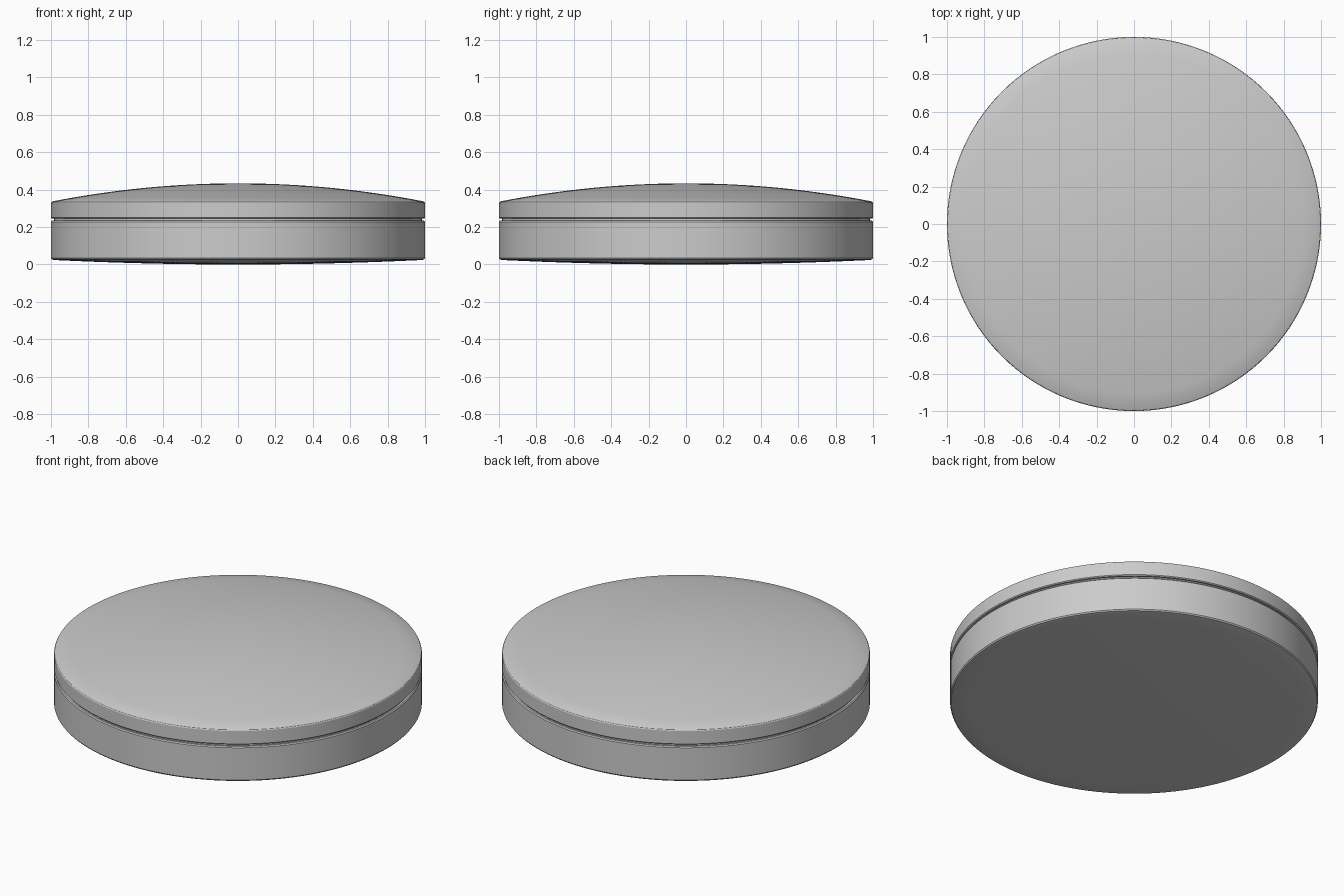
import bpy, bmesh, math

cube = bpy.data.objects.get("Cube")
if cube:
    bpy.data.objects.remove(cube, do_unlink=True)

SEGMENTS = 128

grey = bpy.data.materials.new("light grey")
grey.use_nodes = True
colour = (0.6, 0.6, 0.6, 1.0)
grey.diffuse_color = colour
grey.node_tree.nodes["Principled BSDF"].inputs["Base Color"].default_value = colour


def crown(radius, z_centre, z_rim, steps=12):
    """Shallow curved cap, listed from the centre to the rim."""
    return [(radius * i / steps, z_centre + (z_rim - z_centre) * (i / steps) ** 2)
            for i in range(steps + 1)]


def revolve(name, profile):
    """Spin an (r, z) profile, given from bottom centre to top centre, about z."""
    bm = bmesh.new()
    verts = [bm.verts.new((r, 0, z)) for r, z in profile]
    edges = [bm.edges.new(pair) for pair in zip(verts, verts[1:])]
    bmesh.ops.spin(bm, geom=verts + edges, cent=(0, 0, 0), axis=(0, 0, 1),
                   angle=math.tau, steps=SEGMENTS, use_merge=True)
    bmesh.ops.remove_doubles(bm, verts=bm.verts, dist=1e-5)
    bmesh.ops.recalc_face_normals(bm, faces=bm.faces)
    mesh = bpy.data.meshes.new(name)
    bm.to_mesh(mesh)
    bm.free()
    mesh.materials.append(grey)
    obj = bpy.data.objects.new(name, mesh)
    bpy.context.collection.objects.link(obj)
    bpy.ops.object.select_all(action='DESELECT')
    bpy.context.view_layer.objects.active = obj
    obj.select_set(True)
    bpy.ops.object.shade_smooth_by_angle(angle=math.radians(25))
    return obj


# Base: slightly bulged underside, chamfered rim, and a neck that forms the groove
revolve("base", crown(0.985, 0.0, 0.024) + [
    (0.995, 0.027), (1.0, 0.034), (1.0, 0.228), (0.995, 0.234),
    (0.985, 0.234), (0.985, 0.247), (0.0, 0.247)])

# Lid: straight rim with softened edges and a shallow domed top
revolve("lid", [(0.0, 0.246), (0.995, 0.246), (1.0, 0.251),
                (1.0, 0.328), (0.997, 0.334)] + crown(0.99, 0.434, 0.338)[::-1])
